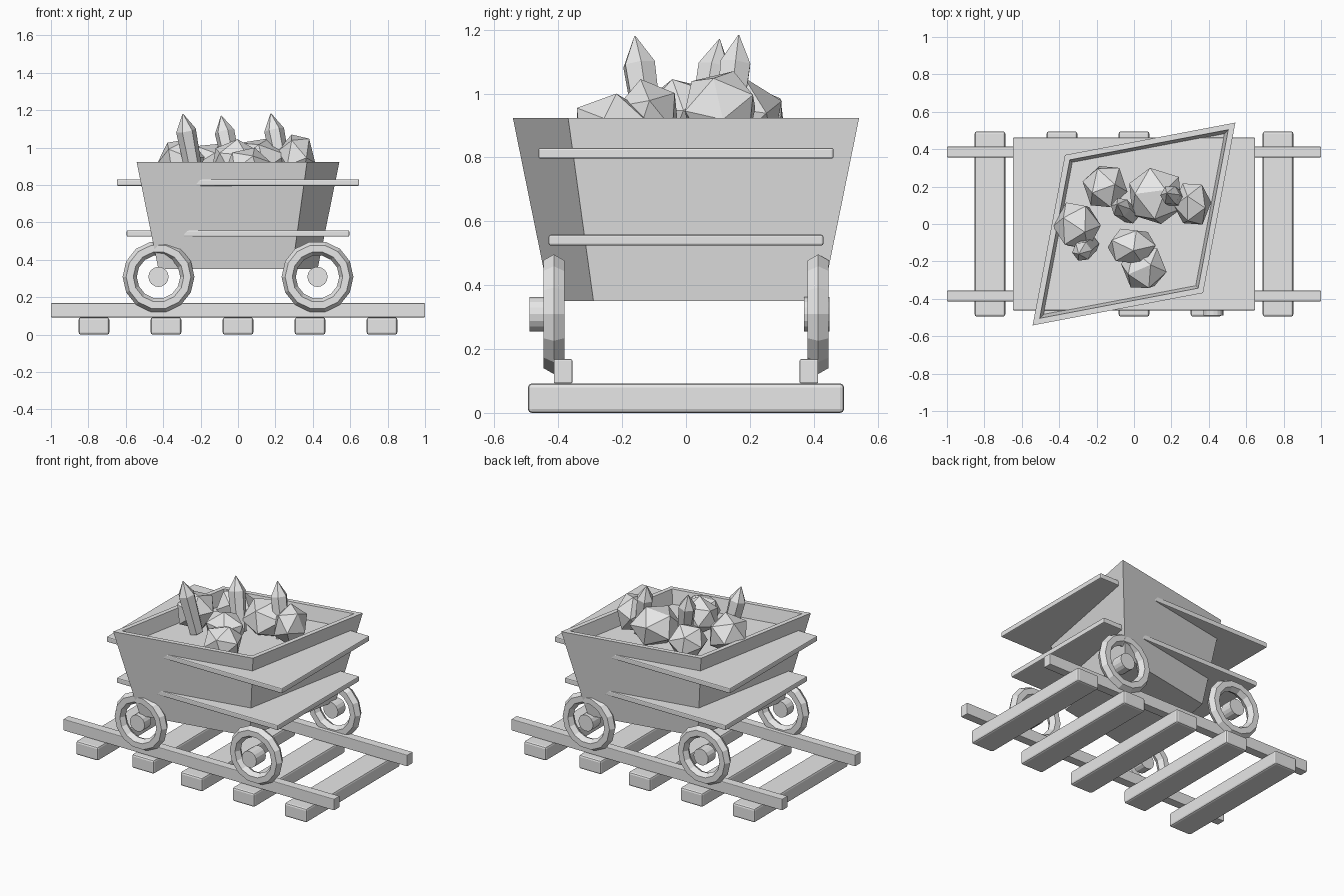
import bpy, bmesh, math, random
from mathutils import Vector, Euler

if "Cube" in bpy.data.objects:
    bpy.data.objects.remove(bpy.data.objects["Cube"])

random.seed(4)
grey = bpy.data.materials.new("plain grey")
grey.diffuse_color = (0.8, 0.8, 0.8, 1)
grey.use_nodes = True
grey.node_tree.nodes["Principled BSDF"].inputs["Base Color"].default_value = grey.diffuse_color


def make(name, bm):
    bmesh.ops.recalc_face_normals(bm, faces=bm.faces)
    me = bpy.data.meshes.new(name)
    bm.to_mesh(me)
    bm.free()
    me.materials.append(grey)
    ob = bpy.data.objects.new(name, me)
    bpy.context.collection.objects.link(ob)
    return ob


def box(name, lo, hi, bevel):
    bm = bmesh.new()
    bmesh.ops.create_cube(bm, size=1)
    lo, hi = Vector(lo), Vector(hi)
    for v in bm.verts:
        v.co = (lo + hi) / 2 + v.co * (hi - lo)
    ob = make(name, bm)
    mod = ob.modifiers.new("soft edge", 'BEVEL')
    mod.width = bevel
    mod.segments = 2
    return ob


def loft(name, rings):
    # skin equal-sized rings and cap both ends
    bm = bmesh.new()
    rows = [[bm.verts.new(p) for p in r] for r in rings]
    n = len(rows[0])
    for a, b in zip(rows, rows[1:]):
        for i in range(n):
            j = (i + 1) % n
            bm.faces.new((a[i], a[j], b[j], b[i]))
    bm.faces.new(rows[0])
    bm.faces.new(rows[-1])
    return make(name, bm)


# track: sleepers and rails
spans = [(-0.495, 0.495), (-0.455, 0.495), (-0.495, 0.495), (-0.495, 0.465), (-0.495, 0.495)]
for i, (y0, y1) in enumerate(spans):
    x = (i - 2) * 0.385
    box("sleeper", (x - 0.082, y0, 0), (x + 0.082, y1, 0.092), 0.012)
for y in (-0.385, 0.385):
    box("rail", (-1, y - 0.029, 0.092), (1, y + 0.029, 0.168), 0.004)


# skewed four-sided bucket with a shallow open top
def rhombus(k, z):
    a, b = 0.542 * k, 0.369 * k
    return [(a, a, z), (-b, b, z), (-a, -a, z), (b, -b, z)]


loft("bucket", [rhombus(0.785, 0.35), rhombus(1, 0.923), rhombus(0.93, 0.923), rhombus(0.89, 0.82)])

# flat boards passing through the bucket
box("upper_board", (-0.648, -0.462, 0.796), (0.648, 0.462, 0.83), 0.006)
box("lower_board", (-0.595, -0.43, 0.524), (0.595, 0.43, 0.558), 0.006)

# wheels and hubs (hub y range differs per wheel)
hubs = {(-1, -1): (-0.455, -0.385), (1, -1): (-0.49, -0.39), (-1, 1): (0.37, 0.45), (1, 1): (0.37, 0.45)}
for (sx, sy), (h0, h1) in hubs.items():
    x, y, z = sx * 0.425, sy * 0.414, 0.309
    bpy.ops.mesh.primitive_torus_add(location=(x, y, z), rotation=(math.pi / 2, 0, 0),
                                     major_segments=14, minor_segments=6,
                                     major_radius=0.154, minor_radius=0.038)
    wheel = bpy.context.object
    wheel.name = "wheel"
    wheel.data.materials.clear()
    wheel.data.materials.append(grey)
    loft("hub", [[(x + 0.054 * math.cos(t * math.tau / 16), hy, z + 0.054 * math.sin(t * math.tau / 16))
                  for t in range(16)] for hy in (h0, h1)])

# ore lumps: turned icosahedra fitted to a centre and half sizes
lumps = [((-0.155, 0.20, 0.92), (0.12, 0.11, 0.10)),
         ((-0.305, -0.01, 0.93), (0.128, 0.125, 0.115)),
         ((0.115, 0.15, 0.93), (0.14, 0.15, 0.12)),
         ((0.313, 0.107, 0.95), (0.10, 0.11, 0.12)),
         ((-0.012, -0.12, 0.93), (0.128, 0.095, 0.115)),
         ((0.053, -0.235, 0.90), (0.122, 0.107, 0.10))]
for centre, half in lumps:
    bm = bmesh.new()
    bmesh.ops.create_icosphere(bm, subdivisions=1, radius=1)
    turn = Euler([random.uniform(0, 6) for _ in range(3)]).to_matrix()
    for v in bm.verts:
        v.co = turn @ v.co
    reach = [max(abs(v.co[k]) for v in bm.verts) for k in range(3)]
    for v in bm.verts:
        v.co = Vector([centre[k] + v.co[k] * half[k] / reach[k] for k in range(3)])
    make("ore_lump", bm)

# leaning six-sided crystals with pointed tips: base and tip
crystals = [((-0.23, -0.11, 0.84), (-0.295, -0.16, 1.18)),
            ((-0.02, 0.045, 0.84), (-0.09, 0.105, 1.17)),
            ((0.245, 0.125, 0.84), (0.175, 0.165, 1.183))]
for base, tip in crystals:
    base, tip = Vector(base), Vector(tip)
    axis = tip - base
    turn = axis.to_track_quat('Z', 'Y')
    rings = []
    for f, r in ((0, 0.045), (0.74, 0.054), (1, 0.002)):
        rings.append([base + axis * f + turn @ Vector((r * math.cos(i * math.pi / 3), r * math.sin(i * math.pi / 3), 0))
                      for i in range(6)])
    loft("crystal", rings)
